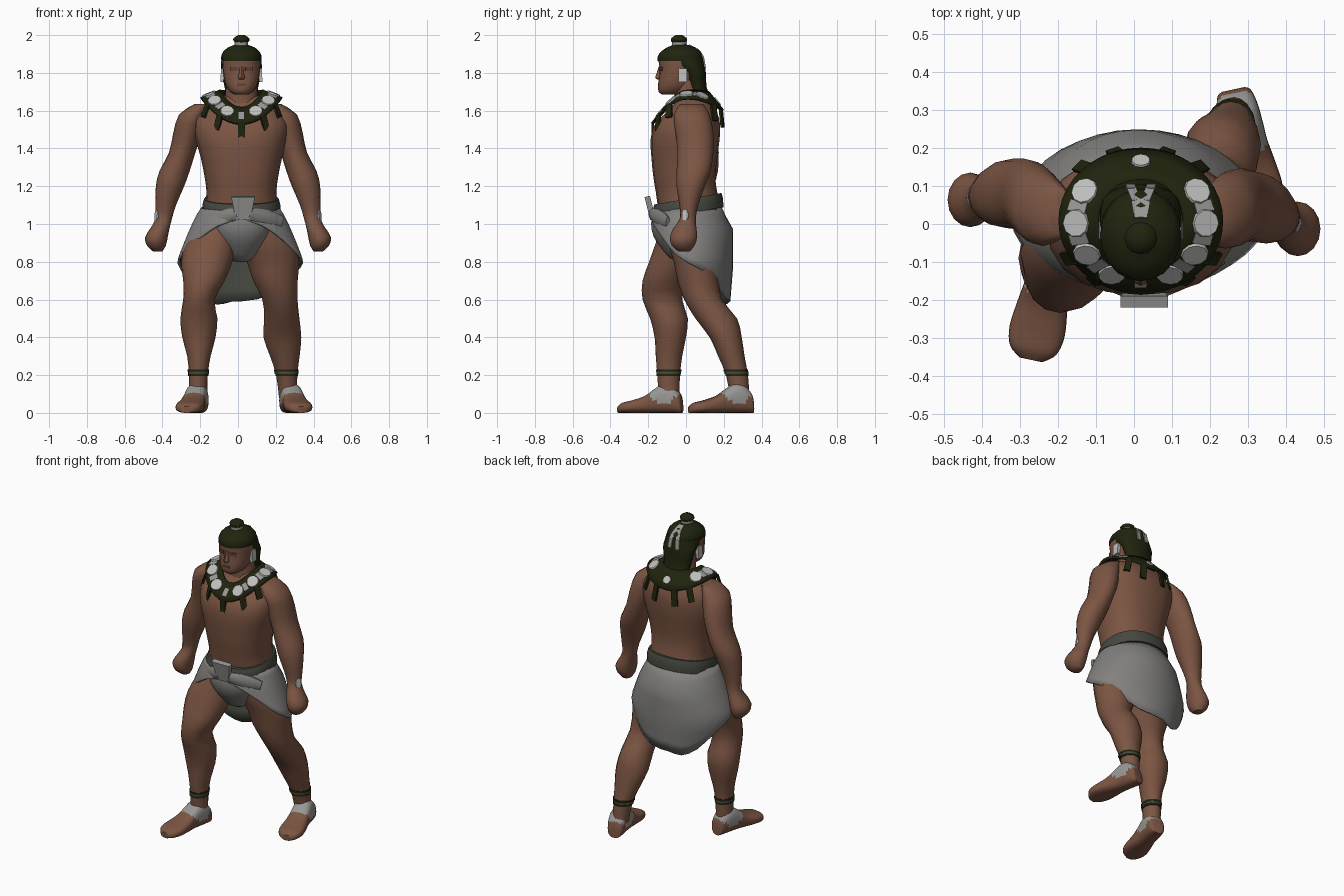
import bpy, bmesh
from math import sin, cos, pi, radians, copysign
from mathutils import Vector, Matrix

if "Cube" in bpy.data.objects:
    bpy.data.objects.remove(bpy.data.objects["Cube"])


def mat(name, r, g, b):
    m = bpy.data.materials.new(name)
    m.diffuse_color = (r, g, b, 1)
    m.use_nodes = True
    m.node_tree.nodes["Principled BSDF"].inputs["Base Color"].default_value = m.diffuse_color
    return m


SKIN = mat("skin", .2, .091, .056)
DARK = mat("dark green", .014, .017, .004)
CLOTH = mat("grey cloth", .222, .218, .208)
BELT = mat("grey green", .06, .065, .05)
WHITE = mat("off white", .52, .52, .51)
WRAP = mat("pale grey", .31, .31, .30)
SHADE = mat("dark brown", .10, .055, .042)
CX = .018  # the upper body sits slightly off centre


def finish(name, bm, mats):
    bmesh.ops.recalc_face_normals(bm, faces=bm.faces)
    me = bpy.data.meshes.new(name)
    bm.to_mesh(me)
    bm.free()
    for m in mats:
        me.materials.append(m)
    ob = bpy.data.objects.new(name, me)
    bpy.context.collection.objects.link(ob)
    return ob


def smooth_rings(rings, sub):
    out = []
    for i in range(len(rings) - 1):
        q = [rings[max(i - 1, 0)], rings[i], rings[i + 1], rings[min(i + 2, len(rings) - 1)]]
        for k in range(sub):
            t = k / sub
            out.append([.5 * (2 * b + (c - a) * t + (2 * a - 5 * b + 4 * c - d) * t * t
                              + (3 * b - a - 3 * c + d) * t ** 3) for a, b, c, d in zip(*q)])
    return out + [list(rings[-1])]


def loft(name, rings, mats, n=16, sub=2, power=1.0, tilt=0, mx=Matrix(), rule=None):
    """Skin over rings (cx, cy, cz, rx, ry)."""
    bm = bmesh.new()
    loops = []
    for cx, cy, cz, rx, ry in smooth_rings(rings, sub):
        loop = []
        for i in range(n):
            a = 2 * pi * i / n
            x = cx + rx * copysign(abs(cos(a)) ** power, cos(a))
            y = cy + ry * copysign(abs(sin(a)) ** power, sin(a))
            loop.append(bm.verts.new(mx @ Vector((x, y, cz + tilt * y))))
        loops.append(loop)
    for p, q in zip(loops, loops[1:]):
        for i in range(n):
            j = (i + 1) % n
            bm.faces.new((p[i], p[j], q[j], q[i]))
    bm.faces.new(loops[0])
    bm.faces.new(loops[-1])
    if rule:
        for f in bm.faces:
            f.material_index = rule(f.calc_center_median())
    return finish(name, bm, mats)


def sheet(name, fn, nu, nv, mats, thick):
    """Cloth surface fn(u, v), thickened; the inside takes the second material."""
    bm = bmesh.new()
    g = [[bm.verts.new(fn(i / nu, j / nv)) for j in range(nv + 1)] for i in range(nu + 1)]
    for i in range(nu):
        for j in range(nv):
            bm.faces.new((g[i][j], g[i][j + 1], g[i + 1][j + 1], g[i + 1][j]))
    bmesh.ops.remove_doubles(bm, verts=bm.verts, dist=1e-4)
    ob = finish(name, bm, mats)
    s = ob.modifiers.new("thickness", 'SOLIDIFY')
    s.thickness, s.offset, s.material_offset = thick, 0, len(mats) - 1


def box(name, loc, size, m, frame=Matrix(), taper=1.0):
    bm = bmesh.new()
    bmesh.ops.create_cube(bm, size=1)
    for v in bm.verts:
        k = taper if v.co.z < 0 else 1
        v.co = Vector((v.co.x * size[0] * k, v.co.y * size[1], v.co.z * size[2]))
    bm.transform(Matrix.Translation(loc) @ frame)
    finish(name, bm, [m])


def disc(name, loc, r, frame, m, stretch=1.0):
    bm = bmesh.new()
    bmesh.ops.create_cone(bm, cap_ends=True, segments=10, radius1=r, radius2=r * .92, depth=.009)
    bm.transform(Matrix.Translation(loc) @ frame @ Matrix.Diagonal((1, stretch, 1, 1)))
    finish(name, bm, [m])


def axes(x, y, z):
    return Matrix((x, y, z)).transposed().to_4x4()


def span(z, y0, y1, rx):
    return (CX, (y0 + y1) / 2, z, rx, (y1 - y0) / 2)


# torso and neck
loft("torso", [span(.9, -.09, .15, .15), span(1.0, -.13, .19, .19), span(1.1, -.15, .18, .19),
               span(1.17, -.16, .165, .185), span(1.25, -.173, .155, .195), span(1.35, -.183, .165, .215),
               span(1.45, -.187, .178, .242), span(1.53, -.163, .18, .25), span(1.59, -.105, .165, .23),
               span(1.64, -.06, .14, .17), span(1.68, -.04, .11, .09)], [SKIN], n=20, power=.85)
loft("neck", [span(1.58, -.07, .11, .1), span(1.66, -.06, .09, .087), span(1.76, -.07, .07, .08)], [SKIN])

# arms with fists
arm = [(.19, .03, 1.635, .04, .06), (.24, .03, 1.58, .072, .095), (.268, .045, 1.48, .075, .1),
       (.295, .05, 1.38, .07, .095), (.336, .04, 1.28, .08, .09), (.36, .025, 1.2, .075, .075),
       (.383, .015, 1.1, .055, .05), (.393, .01, 1.03, .044, .042), (.412, -.005, .98, .05, .06),
       (.432, -.013, .93, .06, .072), (.432, -.015, .885, .05, .06), (.425, -.01, .855, .025, .03)]
for side, s in (("right", 1), ("left", -1)):
    swing = .075 if s < 0 else 0
    loft(side + "_arm", [(s * x, y + swing * (1.645 - z) / .7, z, rx, ry) for x, y, z, rx, ry in arm], [SKIN])
    # wrist plate, turned a little to the front
    n = Vector((s * .9, -.42, .1)).normalized()
    u = Vector((0, 0, 1)).cross(n).normalized()
    disc(side + "_wrist_plate", (s * .431, -.004 + swing * .85, 1.045), .02, axes(u, n.cross(u), n), WHITE, 1.7)

# legs
front_leg = [(-.09, -.0, 1.0, .11, .12), (-.14, -.035, .9, .135, .125), (-.165, -.075, .8, .135, .12),
             (-.18, -.115, .7, .11, .115), (-.207, -.125, .6, .083, .105), (-.207, -.09, .5, .098, .1),
             (-.207, -.083, .4, .088, .083), (-.207, -.09, .3, .062, .07), (-.21, -.092, .2, .05, .06),
             (-.212, -.09, .08, .05, .055)]
back_leg = [(.12, .02, 1.0, .12, .12), (.155, .03, .9, .15, .125), (.185, .05, .8, .138, .115),
            (.198, .065, .7, .118, .11), (.222, .09, .6, .093, .1), (.232, .16, .5, .093, .11),
            (.235, .21, .4, .1, .085), (.248, .24, .3, .078, .07), (.258, .27, .2, .056, .058),
            (.265, .285, .08, .048, .052)]
foot = [(0, .0, .03, .05), (.01, .015, .045, .1), (.05, .0, .055, .145), (.1, 0, .058, .155), (.15, 0, .06, .125),
        (.2, 0, .067, .09), (.27, 0, .074, .066), (.32, 0, .062, .054), (.346, 0, .03, .035)]


def wrapped(c, heel, d):
    t = (c - heel).dot(d)
    return int(t < .19 and c.z > .045 + .9 * max(0, abs(t - .09) - .02))


for name, leg, heel, toe in (("front", front_leg, (-.2, -.02, 0), (-.272, -.36, 0)),
                             ("back", back_leg, (.262, .355, 0), (.335, .017, 0))):
    loft(name + "_leg", leg, [SKIN])
    heel = Vector(heel)
    d = (Vector(toe) - heel).normalized()
    up = Vector((0, 0, 1))
    mx = Matrix.Translation(heel) @ axes(up.cross(d), up, d)
    # foot with a pale wrap over the instep
    loft(name + "_foot", [(0, h / 2, t, w, h / 2) for t, _, w, h in foot], [SKIN, WRAP], n=24, sub=4, power=.75,
         mx=mx, rule=lambda c, h=heel, d=d: wrapped(c, h, d))
    # striped ankle band
    for z, m in ((.2, DARK), (.212, BELT), (.224, DARK)):
        k = (z - .2) / .1
        cx, cy, _, rx, ry = [a + (b - a) * k for a, b in zip(leg[-2], leg[-3])]
        loft(name + "_ankle_band", [(cx, cy, z + e, rx + .004, ry + .004) for e in (-.006, .006)], [m], sub=1)

# head, nose, ears and face marks
loft("head", [span(1.685, -.125, -.05, .035), span(1.7, -.145, .0, .06), span(1.735, -.148, .04, .083),
              span(1.78, -.143, .06, .094), span(1.83, -.14, .075, .1), span(1.88, -.145, .08, .1),
              span(1.92, -.11, .05, .075)], [SKIN], n=20, power=.9)
loft("nose", [(CX, -.142, 1.765, .012, .01), (CX, -.143, 1.775, .019, .02), (CX, -.139, 1.8, .012, .016),
              (CX, -.134, 1.835, .01, .01)], [SKIN], n=8)
box("mouth", (CX, -.145, 1.737), (.045, .008, .012), SHADE)
for s in (-1, 1):
    box("eye", (CX + s * .04, -.133, 1.82), (.042, .009, .02), SHADE, Matrix.Rotation(s * .3, 4, 'Z'))
    box("ear_pendant", (CX + s * .1, -.017, 1.787), (.022, .044, .07), WHITE,
        Matrix.Rotation(s * -.1, 4, 'Y'), .75)

# hair: cap, back fall, topknot
loft("hair_cap", [span(1.862, -.15, .09, .106), span(1.885, -.15, .092, .107), span(1.91, -.135, .08, .098),
                  span(1.935, -.1, .05, .07), span(1.95, -.06, .0, .03)], [DARK], n=20)
loft("hair_back", [span(1.88, -.11, .09, .105), span(1.84, -.075, .1, .108), span(1.8, -.01, .105, .105),
                   span(1.72, .01, .11, .088), span(1.66, .05, .14, .082), span(1.62, .1, .165, .06)], [DARK])
loft("topknot_band", [span(1.94, -.075, .003, .036), span(1.966, -.075, .003, .036)], [WRAP], n=12, sub=1)
loft("topknot", [span(1.962, -.075, .003, .034), span(1.972, -.08, .005, .043), span(1.985, -.077, .003, .04),
                 span(2.0, -.055, -.02, .018)], [DARK], n=12)
# pale ribbon tails on the back of the head
for s in (-1, 1):
    pts = [Vector((CX + s * .005, .018, 1.946)), Vector((CX + s * .012, .062, 1.923)),
           Vector((CX + s * .024, .091, 1.885)), Vector((CX + s * .028, .101, 1.83))]
    for p, q in zip(pts, pts[1:]):
        d = (q - p).normalized()
        x = (Vector((1, 0, 0)) - d * d.x).normalized()
        box("ribbon", (p + q) / 2, (.024, .008, (q - p).length + .004), WRAP, axes(x, d.cross(x), d))


# collar: sloping ring with discs, squares and hanging tabs
def collar(a, t):
    c = cos(a)
    rx, ry = .112 + .103 * t, .108 + .08 * t
    zi = 1.705 - (.09 if c > 0 else .005) * c * c
    zo = 1.665 - (.135 if c > 0 else .065) * c * c
    return Vector((CX + rx * sin(a), .008 - ry * c, zi + (zo - zi) * t))


def collar_frame(a, t):
    u = (collar(a + .02, t) - collar(a - .02, t)).normalized()
    v = collar(a, t + .1) - collar(a, t - .1)
    v = (v - u * v.dot(u)).normalized()
    n = u.cross(v)
    return (u, v, n) if n.z > 0 else (-u, v, -n)


sheet("collar", lambda u, v: collar(2 * pi * u, v), 40, 3, [DARK], .014)
for deg in (-120, -88, -57, -27, 27, 57, 88, 120, 180):
    u, v, n = collar_frame(radians(deg), .55)
    disc("collar_disc", collar(radians(deg), .55) + n * .008, .038 if abs(deg) < 130 else .026,
         axes(u, v, n), WHITE)
for deg in (0, -42, 42, -73, 73, -104, 104):
    u, v, n = collar_frame(radians(deg), .55)
    box("collar_square", collar(radians(deg), .55) + n * .006, (.03, .05, .008), WRAP, axes(u, v, n))
for deg, length in ((0, .11), (-33, .08), (33, .08), (-58, .07), (58, .07),
                    (163, .1), (197, .1), (138, .09), (222, .09)):
    a = radians(deg)
    p = collar(a, .95)
    out = Vector((sin(a), -cos(a) * .9, 0)).normalized()
    d = Vector((sin(a) * .45, -.03 if cos(a) > 0 else .1, -1)).normalized()
    x = d.cross(out).normalized()
    box("collar_tab", p + d * length / 2, (.036, .012, length), DARK, axes(x, d.cross(x), d))


# skirt: wraps round the back, short over the thighs, long behind
HEM = [(0, .59), (25, .605), (45, .665), (65, .745), (90, .80), (110, .845), (130, .92), (150, .985), (172, 1.02)]


def skirt(u, v):
    a = (2 * u - 1) * radians(172)
    deg = abs(a) * 180 / pi
    for (d0, z0), (d1, z1) in zip(HEM, HEM[1:]):
        if deg <= d1 + 1e-6:
            hem = z0 + (z1 - z0) * (deg - d0) / (d1 - d0)
            break
    if a < 0 and deg < 90:  # the cloth hangs lower on the left
        hem -= .06 * sin(2 * a) ** 2
    top = 1.085 + .015 * cos(a)
    z = top + (hem - top) * v
    drop = max(1.09 - z, 0)
    rx = .198 + .13 * min(drop / .28, 1) ** .8
    ry = .178 + .067 * min(drop / .12, 1) if cos(a) > 0 else .165 + .02 * min(drop / .1, 1)
    low = max(.78 - z, 0)
    return Vector((CX - .006 + (rx - low * .35) * sin(a), (ry - low * .08) * cos(a), z))


sheet("skirt", skirt, 36, 8, [CLOTH, BELT], .01)
loft("belt", [(CX, .01, 1.055, .206, .188), (CX, .01, 1.1, .206, .186), (CX, .01, 1.132, .197, .178)], [BELT],
     n=24, tilt=.17, power=.9)
# front pouch of the loincloth, side folds and knot
loft("loincloth_front", [span(1.08, -.17, .05, .15), span(1.0, -.185, .06, .165), span(.93, -.17, .06, .14),
                         span(.87, -.13, .06, .105), span(.82, -.085, .05, .065), span(.8, -.04, .02, .03)], [CLOTH])
for s in (-1, 1):
    d = Vector((s * .85, .4, -.22)).normalized()
    x = Vector((0, 0, 1)).cross(d).normalized()
    loft("waist_fold", [(0, 0, 0, .02, .03), (0, 0, .06, .024, .042), (0, 0, .13, .022, .045), (0, 0, .2, .01, .03)],
         [CLOTH], n=10, mx=Matrix.Translation((.027 + s * .03, -.18, 1.055)) @ axes(x, d.cross(x), d))
box("knot", (.027, -.19, 1.085), (.125, .03, .125), WRAP, Matrix.Rotation(radians(14), 4, 'X'), .62)

# smooth shading with sharp edges kept
bpy.ops.object.select_all(action='SELECT')
bpy.context.view_layer.objects.active = bpy.data.objects["torso"]
bpy.ops.object.shade_smooth_by_angle(angle=radians(45))
